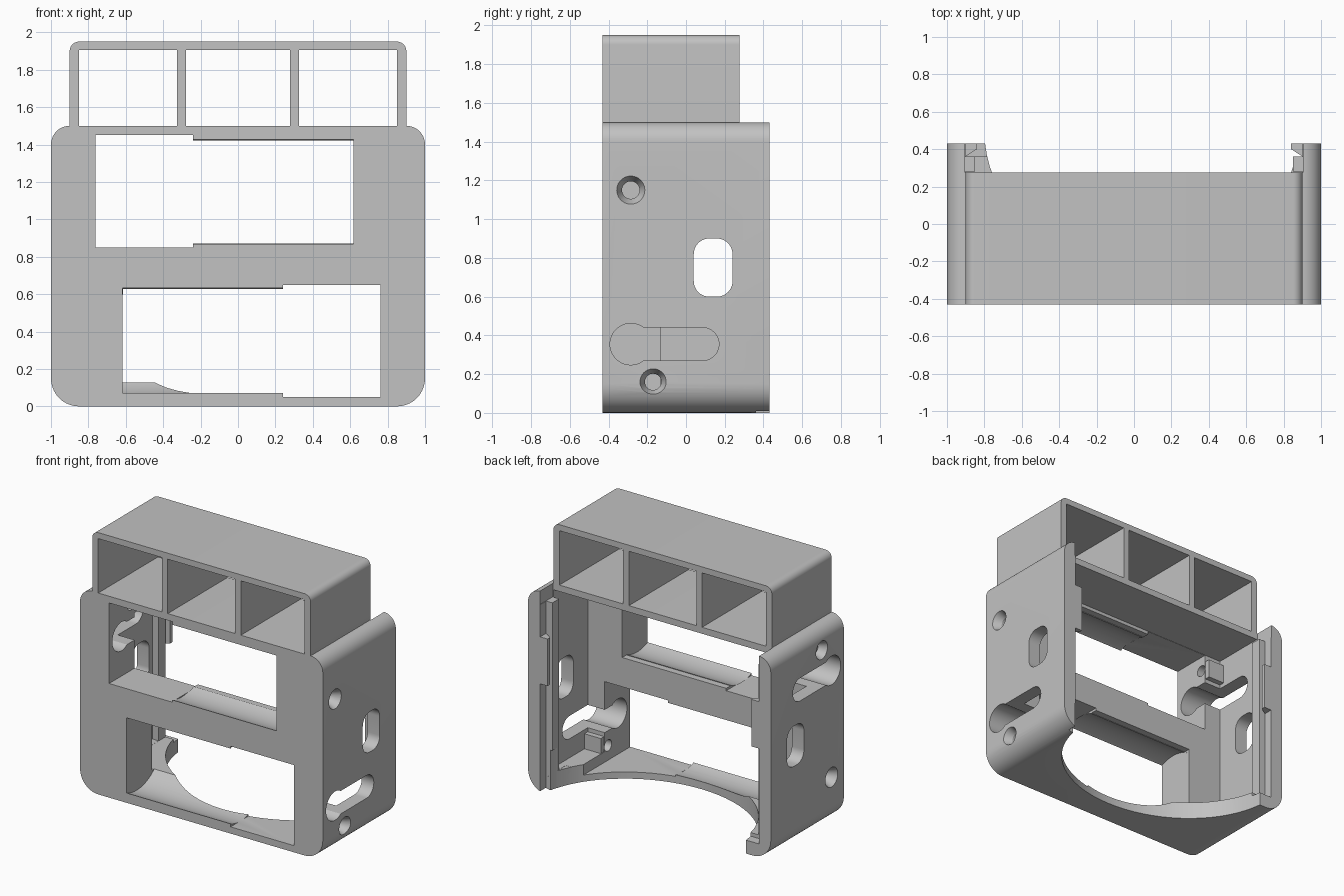
import bpy, bmesh
from math import sin, cos, pi
from mathutils import Vector

cube = bpy.data.objects.get("Cube")
if cube:
    bpy.data.objects.remove(cube)

grey = bpy.data.materials.new("mid_grey")
grey.use_nodes = True
grey.diffuse_color = (0.54, 0.54, 0.54, 1)
grey.node_tree.nodes["Principled BSDF"].inputs["Base Color"].default_value = grey.diffuse_color


def prism(name, pts, axis, a, b, taper=1.0):
    """Extrude a 2D profile along an axis from a to b, scaling the far end by taper."""
    place = {"x": lambda p, d: (d, p[0], p[1]),
             "y": lambda p, d: (p[0], d, p[1]),
             "z": lambda p, d: (p[0], p[1], d)}[axis]
    mid = sum((Vector(p) for p in pts), Vector((0, 0))) / len(pts)
    bm = bmesh.new()
    near = [bm.verts.new(place(p, a)) for p in pts]
    far = [bm.verts.new(place(mid + (Vector(p) - mid) * taper, b)) for p in pts]
    bm.faces.new(near)
    bm.faces.new(far[::-1])
    for i in range(len(pts)):
        j = (i + 1) % len(pts)
        bm.faces.new((near[j], near[i], far[i], far[j]))
    bmesh.ops.recalc_face_normals(bm, faces=bm.faces)
    mesh = bpy.data.meshes.new(name)
    bm.to_mesh(mesh)
    bm.free()
    mesh.materials.append(grey)
    obj = bpy.data.objects.new(name, mesh)
    bpy.context.collection.objects.link(obj)
    return obj


def rect(u0, u1, v0, v1):
    return [(u0, v0), (u1, v0), (u1, v1), (u0, v1)]


def arc(u, v, r, start, end, n=10, ry=None):
    return [(u + r * cos(t), v + (ry or r) * sin(t))
            for t in (start + (end - start) * i / n for i in range(n + 1))]


def circle(u, v, r, n=40, ry=None):
    return arc(u, v, r, 0, 2 * pi, n, ry)[:-1]


def rounded(u0, u1, v0, v1, low, high):
    """Rectangle with separate lower and upper corner radii."""
    pts = []
    corners = [(u1 - low, v0 + low, low, -pi / 2), (u1 - high, v1 - high, high, 0),
               (u0 + high, v1 - high, high, pi / 2), (u0 + low, v0 + low, low, pi)]
    for u, v, r, t in corners:
        pts += arc(u, v, r, t, t + pi / 2) if r else [(u, v)]
    return pts


def box(name, x0, x1, y0, y1, z0, z1):
    return prism(name, rect(x0, x1, y0, y1), "z", z0, z1)


def cut(target, cutter):
    cutter.hide_render = True
    mod = target.modifiers.new("cut", "BOOLEAN")
    mod.operation, mod.solver, mod.object = "DIFFERENCE", "EXACT", cutter
    cutters.append(cutter)


def finish(obj):
    """Bake the cuts and smooth the curved faces."""
    bpy.context.view_layer.update()
    graph = bpy.context.evaluated_depsgraph_get()
    mesh = bpy.data.meshes.new_from_object(obj.evaluated_get(graph))
    obj.modifiers.clear()
    obj.data = mesh
    bpy.ops.object.select_all(action="DESELECT")
    obj.select_set(True)
    bpy.context.view_layer.objects.active = obj
    bpy.ops.object.shade_smooth_by_angle(angle=0.2)


cutters = []
MID = 0.75
BACK = -0.13  # rear plane of the front frame

# Main housing with open back
body = prism("housing", rounded(-1, 1, 0, 1.5, 0.15, 0.1), "y", -0.43, 0.43)
cut(body, box("cavity", -0.9, 0.9, BACK, 0.28, 0.128, 1.452))
cut(body, box("rear_opening", -0.85, 0.85, 0.2, 0.6, 0.127, 1.451))
cut(body, box("lid_groove", -0.901, 0.901, 0.36, 0.6, 0.1, 1.7))
cut(body, box("groove_exit", 0.5, 0.902, 0.361, 0.6, -0.1, 0.2))
cut(body, box("top_notch", -0.903, 0.903, 0.275, 0.6, 1.4, 1.7))
cut(body, prism("floor_arc", circle(0.04, 0.5, 0.84, 72, 0.74), "z", -0.1, 0.3))


def flip(s, z):
    return MID + s * (z - MID)


def span(s, z0, z1):
    return sorted((flip(s, z0), flip(s, z1)))


# Features repeated by a half turn: s = 1 is the lower bay and left wall
for s in (1, -1):
    z0, z1 = span(s, 0.05, 0.65)
    x0, x1 = sorted((0.24 * s, 0.761 * s))
    cut(body, box("window", x0, x1, -0.6, 0.5, z0, z1))
    # round cradle with a relief behind it, the upper one cleared to its ceiling
    zc = flip(s, 0.353)
    xa, xb = sorted((-0.617 * s, 0.245 * s))
    cut(body, prism("cradle", circle(-0.31, zc, 0.305, 64), "x", xa, xb))
    r0, r1 = span(s, 0.135 if s > 0 else 0.073, 0.632)
    cut(body, box("relief", xa + 0.001, xb, -0.18, 0.5, r0, r1))
    # keyhole, oval and countersunk screw holes in the wall
    kz = flip(s, 0.355)
    slot = (arc(0.085, kz, 0.085, -pi / 2, pi / 2, 24)
            + arc(-0.285, kz, 0.107, 0.92, 2 * pi - 0.92, 36))
    cut(body, prism("keyhole", slot, "x", 0.65 * s, 1.1 * s))
    cut(body, prism("oval", rounded(0.04, 0.24, 0.6, 0.9, 0.08, 0.08), "x", 0.7 * s, 1.1 * s))
    for y, z, r, depth in ((-0.285, 1.15, 0.073, 0.85), (-0.17, 0.16, 0.068, 0.7)):
        hz = flip(s, z)
        cut(body, prism("screw_hole", circle(y, hz, r * 0.62), "x", depth * s, 1.1 * s))
        cut(body, prism("countersink", circle(y, hz, r), "x", 1.001 * s, 0.94 * s, 0.62))
finish(body)

# Snap hooks on the rear edges and screw bosses inside
for s, side in ((1, "left"), (-1, "right")):
    hook = [(0.91 * s, 0.355), (0.84 * s, 0.40), (0.84 * s, 0.43), (0.91 * s, 0.43)]
    finish(prism(side + "_hook", hook, "z", 0.81, 1.16))
    b0, b1 = span(s, 0.1, 0.24)
    x0, x1 = sorted((0.765 * s, 0.91 * s))
    finish(box(side + "_boss", x0, x1, BACK - 0.001, -0.09, b0, b1))

# Three-cell tray on top
tray = prism("tray", rounded(-0.9, 0.9, 1.49, 1.95, 0, 0.05), "y", -0.43, 0.275)
for x in (-0.588, 0, 0.588):
    half = 0.278 if x == 0 else 0.263
    cut(tray, box("cell", x - half, x + half, -0.6, 0.5, 1.4, 1.905))
finish(tray)

for c in cutters:
    bpy.data.objects.remove(c)
